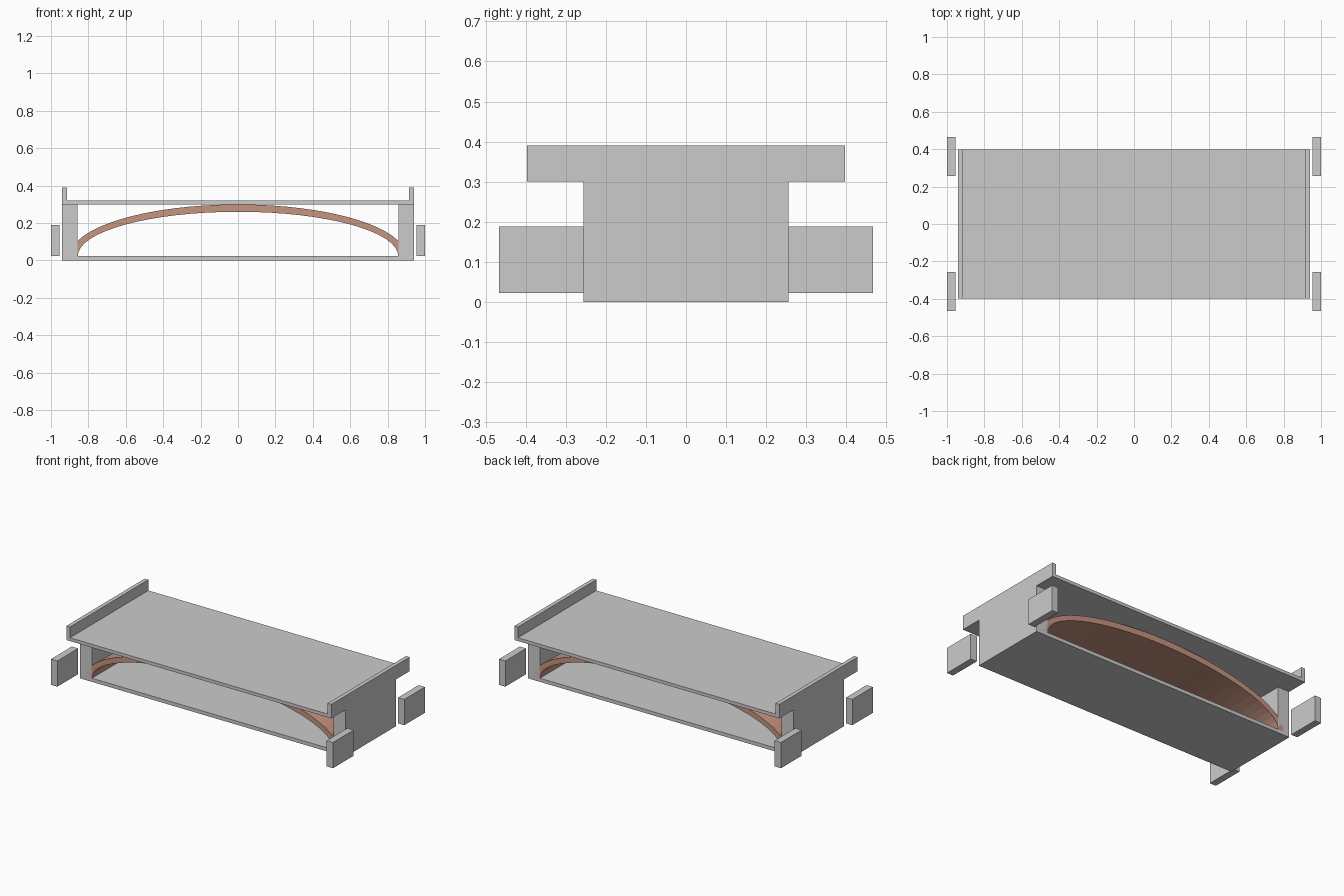
import bpy, bmesh, math

if "Cube" in bpy.data.objects:
    bpy.data.objects.remove(bpy.data.objects["Cube"])


def box(name, x, y, z):
    """Box from (min, max) ranges on each axis."""
    bm = bmesh.new()
    bmesh.ops.create_cube(bm, size=1)
    for v in bm.verts:
        for i, (lo, hi) in enumerate((x, y, z)):
            v.co[i] = lo if v.co[i] < 0 else hi
    return finish(name, bm)


def finish(name, bm):
    bmesh.ops.recalc_face_normals(bm, faces=bm.faces)
    mesh = bpy.data.meshes.new(name)
    bm.to_mesh(mesh)
    bm.free()
    obj = bpy.data.objects.new(name, mesh)
    bpy.context.collection.objects.link(obj)
    return obj


def span(a, b, side):
    return tuple(sorted((a * side, b * side)))


BODY = (-0.256, 0.256)
DECK = (-0.397, 0.397)

# Road deck and bed slab
box("deck", (-0.94, 0.94), DECK, (0.30, 0.321))
box("bed_slab", (-0.857, 0.857), BODY, (0, 0.023))

# End supports, end kerbs and detached wing blocks
for sx, end in ((-1, "left"), (1, "right")):
    box(f"abutment_{end}", span(0.857, 0.94, sx), BODY, (0, 0.30))
    box(f"parapet_{end}", span(0.914, 0.94, sx), DECK, (0.321, 0.39))
    for sy, side in ((-1, "front"), (1, "back")):
        box(f"wing_block_{end}_{side}", span(0.955, 1.0, sx),
            span(0.256, 0.466, sy), (0.023, 0.188))

# Elliptical arch barrel
SEGMENTS = 32
bm = bmesh.new()
rings = []
for i in range(SEGMENTS + 1):
    t = math.pi * i / SEGMENTS
    c, s = math.cos(t), math.sin(t)
    outer = (0.897 * c, 0.023 + 0.276 * s)
    inner = (0.857 * c, 0.023 + 0.237 * s)
    rings.append([bm.verts.new((px, y, pz)) for (px, pz), y in
                  ((outer, BODY[0]), (outer, BODY[1]),
                   (inner, BODY[1]), (inner, BODY[0]))])
for a, b in zip(rings, rings[1:]):
    for k in range(4):
        n = (k + 1) % 4
        bm.faces.new((a[k], a[n], b[n], b[k]))
bm.faces.new(rings[0])
bm.faces.new(rings[-1])
arch = finish("arch_barrel", bm)

brick = bpy.data.materials.new("brick")
brick.diffuse_color = (0.56, 0.30, 0.22, 1)
brick.use_nodes = True
brick.node_tree.nodes["Principled BSDF"].inputs["Base Color"].default_value = brick.diffuse_color
arch.data.materials.append(brick)
